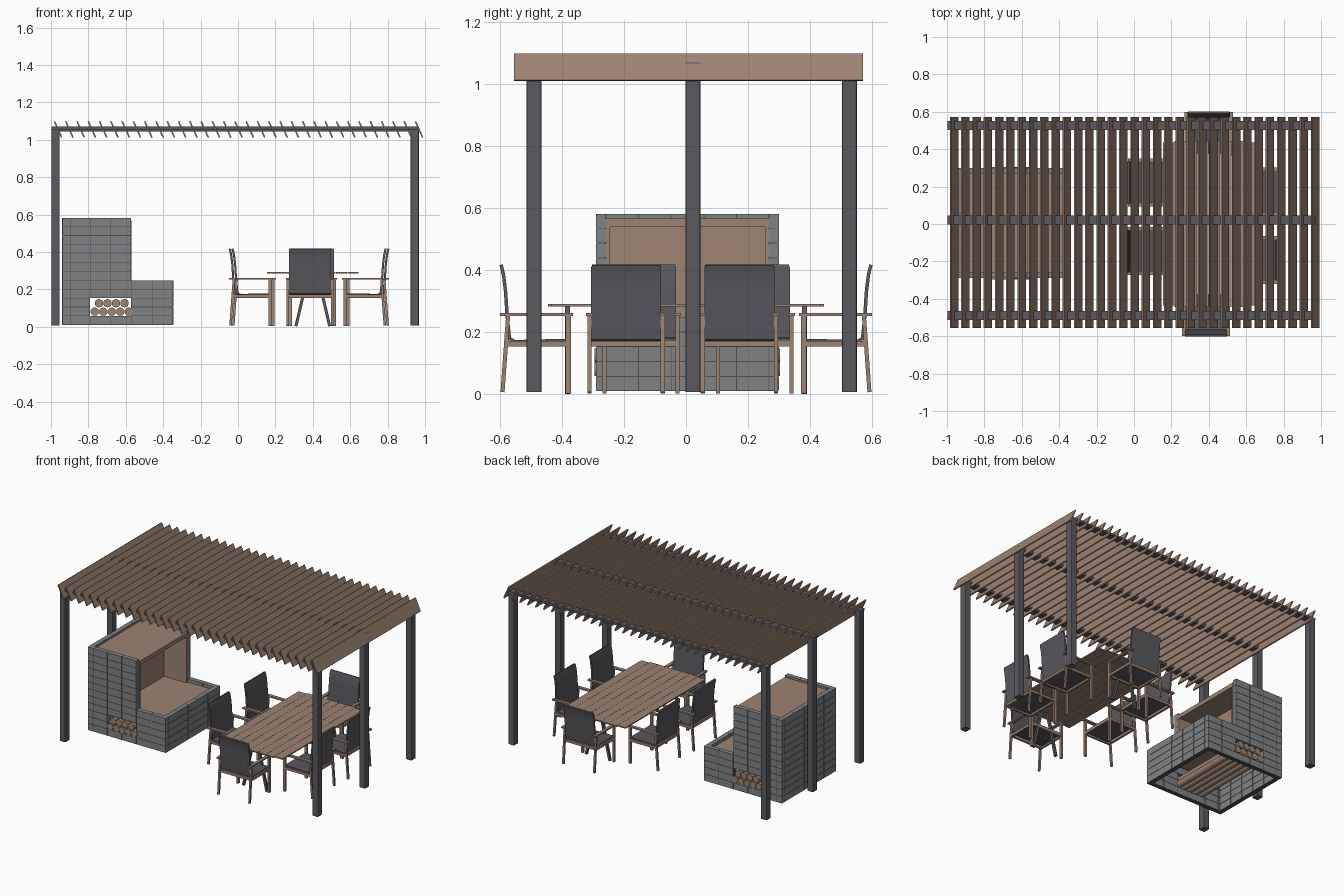
import bpy, bmesh, math
from mathutils import Vector, Matrix

if "Cube" in bpy.data.objects:
    bpy.data.objects.remove(bpy.data.objects["Cube"])


def material(name, r, g, b):
    m = bpy.data.materials.new(name)
    m.use_nodes = True
    m.diffuse_color = (r, g, b, 1)
    m.node_tree.nodes["Principled BSDF"].inputs["Base Color"].default_value = (r, g, b, 1)
    return m


wood = material("warm wood", 0.34, 0.23, 0.17)
metal = material("dark metal", 0.105, 0.1, 0.115)
fabric = material("charcoal fabric", 0.1, 0.098, 0.11)
stone = material("grey stone", 0.22, 0.225, 0.235)
mortar = material("dark mortar", 0.08, 0.08, 0.085)


def box(bm, x0, x1, y0, y1, z0, z1):
    mat = Matrix.Translation(((x0 + x1) / 2, (y0 + y1) / 2, (z0 + z1) / 2))
    mat = mat @ Matrix.Diagonal((x1 - x0, y1 - y0, z1 - z0, 1))
    return bmesh.ops.create_cube(bm, size=1, matrix=mat)["verts"]


def bar(bm, a, b, w):
    """Square bar running from a to b."""
    a, b = Vector(a), Vector(b)
    rot = (b - a).to_track_quat("Z", "Y").to_matrix().to_4x4()
    mat = Matrix.Translation((a + b) / 2) @ rot
    mat = mat @ Matrix.Diagonal((w, w, (b - a).length, 1))
    bmesh.ops.create_cube(bm, size=1, matrix=mat)


def finish(bm, name, mat):
    bmesh.ops.recalc_face_normals(bm, faces=bm.faces)
    me = bpy.data.meshes.new(name)
    bm.to_mesh(me)
    bm.free()
    me.materials.append(mat)
    ob = bpy.data.objects.new(name, me)
    bpy.context.collection.objects.link(ob)
    return ob


# Pergola posts with softened corners, and beams (the middle one sits higher)
posts, beams = bmesh.new(), bmesh.new()
for y, low, high in ((-0.49, 1.043, 1.058), (0.022, 1.05, 1.07), (0.527, 1.043, 1.058)):
    for x in (-0.976, 0.945):
        box(posts, x - 0.022, x + 0.022, y - 0.024, y + 0.024, 0.007, low)
    box(beams, -0.998, 0.967, y - 0.024, y + 0.024, low, high)
upright = [e for e in posts.edges if abs(e.verts[0].co.z - e.verts[1].co.z) > 0.5]
bmesh.ops.bevel(posts, geom=upright, offset=0.005, segments=2, profile=0.5, affect="EDGES")
finish(posts, "pergola_posts", metal)
finish(beams, "pergola_beams", metal)

# Tilted roof louvres, leaning down towards +x
louvres = bmesh.new()
COUNT = 33
lean = Matrix.Rotation(-math.atan2(0.038, 0.085), 4, "Y")
for i in range(COUNT):
    x = -0.962 + i * 1.93 / (COUNT - 1)
    mat = Matrix.Translation((x, 0.008, 1.055)) @ lean
    mat = mat @ Matrix.Diagonal((0.008, 1.126, 0.094, 1))
    bmesh.ops.create_cube(louvres, size=1, matrix=mat)
finish(louvres, "roof_louvres", wood)

# Fireplace masonry
X = (-0.94, -0.895, -0.79, -0.68, -0.57, -0.455, -0.345)
Y0, Y1, T = -0.29, 0.30, 0.032
ROW, BASE, GAP, IN = 0.0478, 0.01, 0.0015, 0.002
TALL, LOW = BASE + 12 * ROW, BASE + 5 * ROW
bricks, core = bmesh.new(), bmesh.new()


def course(r):
    return BASE + r * ROW + GAP, BASE + (r + 1) * ROW - GAP


for y0, y1 in ((Y0, Y0 + T), (Y1 - T, Y1)):
    for r in range(12):
        for c in range(6):
            over_low = r >= 5 and c >= 4
            niche = r in (1, 2) and c in (2, 3)
            if not over_low and not niche:
                box(bricks, X[c] + GAP, X[c + 1] - GAP, y0, y1, *course(r))
    a, b = y0 + IN, y1 - IN
    box(core, X[0] + IN, X[2] - IN, a, b, BASE, TALL - IN)
    box(core, X[2] - IN, X[4] - IN, a, b, BASE, BASE + ROW - IN)
    box(core, X[2] - IN, X[4] - IN, a, b, BASE + 3 * ROW + IN, TALL - IN)
    box(core, X[4] - IN, X[6] - IN, a, b, BASE, LOW - IN)

COLS = 5
step = (Y1 - Y0 - 2 * T) / COLS
for x0, x1, rows, top in ((X[0], X[0] + T, 12, TALL), (X[6] - T, X[6], 5, LOW)):
    for r in range(rows):
        for c in range(COLS):
            y = Y0 + T + c * step
            box(bricks, x0, x1, y + GAP, y + step - GAP, *course(r))
    box(core, x0 + IN, x1 - IN, Y0 + T - IN, Y1 - T + IN, BASE, top - IN)
finish(bricks, "fireplace_bricks", stone)
finish(core, "fireplace_mortar", mortar)

# Wooden lining: lid, recess back and sides, hearth shelf
lining = bmesh.new()
ya, yb, back = Y0 + T, Y1 - T, -0.74
box(lining, X[0] + T, X[4], ya, yb, 0.54, 0.568)
box(lining, back - 0.015, back, ya, yb, 0.2, 0.54)
box(lining, back, X[4], ya, ya + 0.013, 0.225, 0.54)
box(lining, back, X[4], yb - 0.013, yb, 0.225, 0.54)
box(lining, back, X[6] - T, ya, yb, 0.205, 0.225)
finish(lining, "fireplace_lining", wood)

# Stacked firewood running through the niche
logs = bmesh.new()
for count, z in ((5, 0.081), (4, 0.126)):
    for i in range(count):
        x = -0.675 + (i - (count - 1) / 2) * 0.0455
        mat = Matrix.Translation((x, 0.004, z)) @ Matrix.Rotation(math.pi / 2, 4, "X")
        bmesh.ops.create_cone(logs, cap_ends=True, segments=14, radius1=0.0225,
                              radius2=0.0225, depth=0.6, matrix=mat)
finish(logs, "firewood", wood)

# Dining table with planked top and splayed legs
top = bmesh.new()
PLANKS = 8
w = 0.49 / PLANKS
for i in range(PLANKS):
    x = 0.155 + i * w
    end = 0.435 if i in (0, PLANKS - 1) else 0.445
    box(top, x + 0.0006, x + w - 0.0006, -end, end, 0.284, 0.292)
finish(top, "table_top", wood)
legs = bmesh.new()
for y in (-0.382, 0.382):
    for s in (-1, 1):
        bar(legs, (0.4 + s * 0.09, y, 0.003), (0.4 + s * 0.025, y, 0.284), 0.016)
finish(legs, "table_legs", metal)

# Chair, facing +x about its own centre
frame = bmesh.new()
for s in (-1, 1):
    y = s * 0.118
    bar(frame, (-0.11, y, 0.007), (-0.092, y, 0.255), 0.013)
    box(frame, 0.093, 0.111, y - 0.0065, y + 0.0065, 0.003, 0.255)
    box(frame, -0.118, 0.118, y - 0.011, y + 0.011, 0.252, 0.262)
    box(frame, -0.095, 0.105, y - 0.006, y + 0.006, 0.155, 0.172)
for x in (-0.09, 0.102):
    box(frame, x - 0.007, x + 0.007, -0.118, 0.118, 0.155, 0.172)
chair_frame = finish(frame, "chair_frame", wood)

# Fabric sling: a bent strip from seat front to back top
path = [(0.105, 0.174), (-0.07, 0.17), (-0.087, 0.18), (-0.095, 0.25),
        (-0.1, 0.33), (-0.106, 0.38), (-0.112, 0.408), (-0.115, 0.418)]
sling = bmesh.new()
rows = []
for i, (x, z) in enumerate(path):
    half = 0.109 if i == len(path) - 1 else 0.113
    rows.append([sling.verts.new((x, s * half, z)) for s in (-1, 1)])
for p, q in zip(rows, rows[1:]):
    sling.faces.new((p[0], p[1], q[1], q[0]))
chair_sling = finish(sling, "chair_sling", fabric)
solid = chair_sling.modifiers.new("thickness", "SOLIDIFY")
solid.thickness = 0.011
solid.offset = 0
bpy.context.view_layer.objects.active = chair_sling
chair_sling.select_set(True)
bpy.ops.object.modifier_apply(modifier=solid.name)
bpy.ops.object.shade_smooth_by_angle(angle=math.radians(35))

# Six chairs around the table
places = [(0.07, -0.145, 0), (0.085, 0.222, 0), (0.675, -0.193, 180),
          (0.69, 0.172, 180), (0.385, -0.482, 90), (0.4, 0.482, -90)]
for i, (x, y, turn) in enumerate(places):
    for part in (chair_frame, chair_sling):
        ob = part
        if i:
            ob = part.copy()
            bpy.context.collection.objects.link(ob)
        ob.location = (x, y, 0)
        ob.rotation_euler = (0, 0, math.radians(turn))
